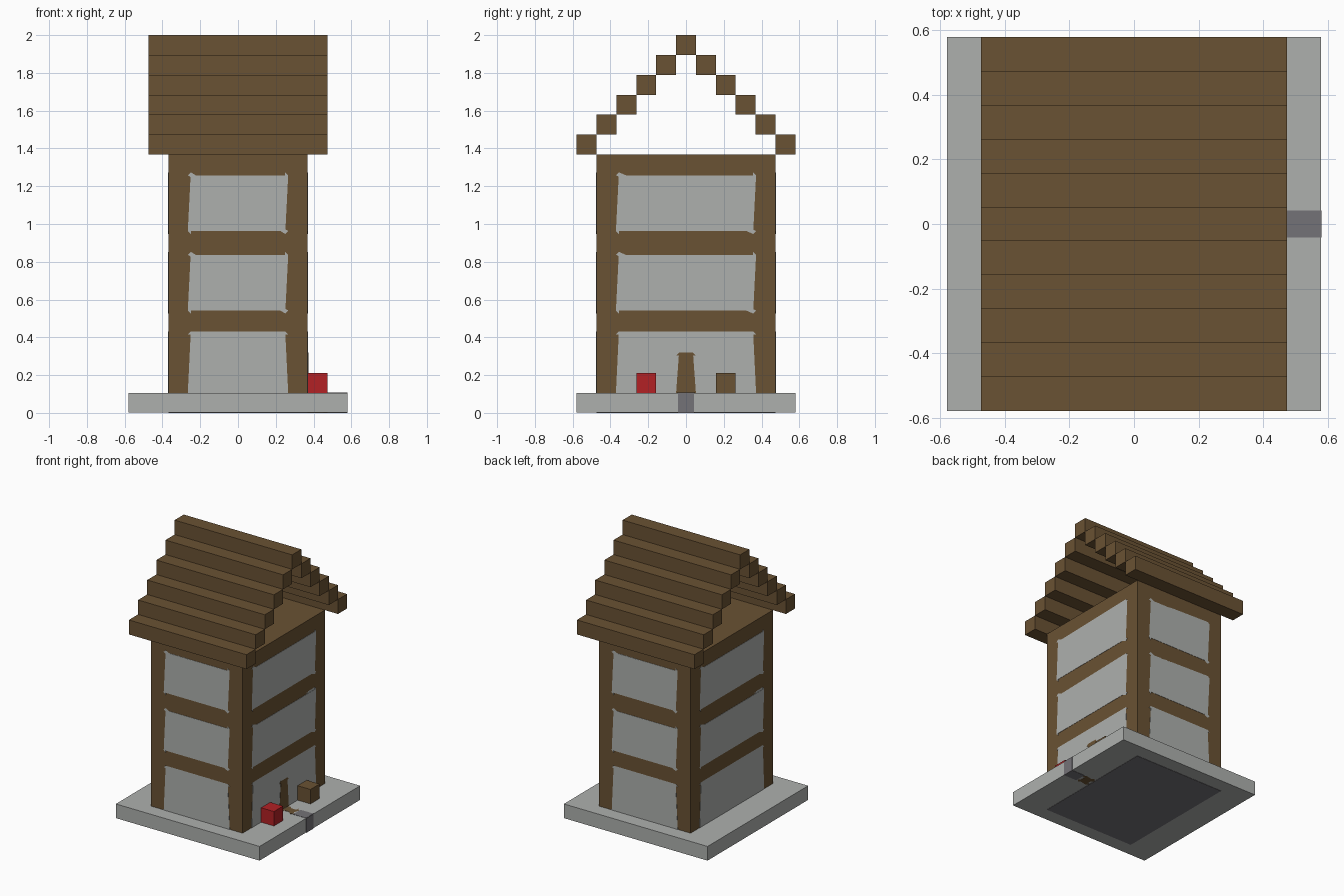
import bpy, bmesh
from mathutils import Vector

cube = bpy.data.objects.get("Cube")
if cube:
    bpy.data.objects.remove(cube, do_unlink=True)

U = 2 / 19      # one block
T = 0.002       # thickness of painted plates


def material(name, rgb):
    m = bpy.data.materials.new(name)
    m.use_nodes = True
    m.diffuse_color = (*rgb, 1)
    m.node_tree.nodes["Principled BSDF"].inputs["Base Color"].default_value = (*rgb, 1)
    return m


WOOD = material("brown wood", (0.144, 0.084, 0.033))
STONE = material("pale grey", (0.423, 0.434, 0.423))
PATH = material("dark grey", (0.175, 0.168, 0.184))
RED = material("red", (0.445, 0.015, 0.018))


def finish(name, bm, mat):
    bmesh.ops.recalc_face_normals(bm, faces=bm.faces)
    mesh = bpy.data.meshes.new(name)
    bm.to_mesh(mesh)
    bm.free()
    mesh.materials.append(mat)
    obj = bpy.data.objects.new(name, mesh)
    bpy.context.collection.objects.link(obj)


def box(name, mat, center, size):
    """Box measured in blocks."""
    bm = bmesh.new()
    bmesh.ops.create_cube(bm, size=1)
    for v in bm.verts:
        v.co = Vector(c + s * k for c, s, k in zip(center, size, v.co)) * U
    finish(name, bm, mat)


def plate(name, mat, center, across, up, w, h, low=0.0, high=0.0):
    """Thin plate in blocks, with low and high corners clipped, facing across x up."""
    a, b, c = Vector(across), Vector(up), Vector(center)
    outline = []
    for sx, sy in ((-1, -1), (1, -1), (1, 1), (-1, 1)):
        r = low if sy < 0 else high
        ends = [(sx * (w / 2 - r), sy * h / 2), (sx * w / 2, sy * (h / 2 - r))]
        if sx * sy > 0:
            ends.reverse()
        outline += ends[::-1] if r else ends[:1]
    bm = bmesh.new()
    face = bm.faces.new([bm.verts.new((c + a * x + b * y) * U) for x, y in outline])
    out = bmesh.ops.extrude_face_region(bm, geom=[face])["geom"]
    verts = [g for g in out if isinstance(g, bmesh.types.BMVert)]
    bmesh.ops.translate(bm, verts=verts, vec=a.cross(b) * T)
    finish(name, bm, mat)


# Base slab and tower
lift = T / U
box("base_slab", STONE, (0, 0, (1 + lift) / 2), (11, 11, 1 - lift))
box("tower_walls", WOOD, (0, 0, 7), (7, 9, 12))

# Wall panels on three storeys and four sides
sides = {
    "front": ((0, -4.5, 0), (1, 0, 0), 5),
    "back": ((0, 4.5, 0), (-1, 0, 0), 5),
    "left": ((3.5, 0, 0), (0, 1, 0), 7),
    "right": ((-3.5, 0, 0), (0, -1, 0), 7),
}
for side, (pos, across, width) in sides.items():
    for floor in range(3):
        bottom = 1 + 4 * floor
        plate(f"{side}_panel_{floor + 1}", STONE, (pos[0], pos[1], bottom + 1.5 + 0.05),
              across, (0, 0, 1), width + 0.05, 3.1, 0.15 if floor else 0, 0.15)

# Stepped roof beams
for k in range(-5, 6):
    box(f"roof_beam_{k + 6}", WOOD, (0, k, 18.5 - abs(k)), (9, 1, 1))

# Door, doorstep and path
plate("door", WOOD, (3.5 + lift, 0, 2), (0, 1, 0), (0, 0, 1), 1, 2.05, 0, 0.15)
plate("doorstep", WOOD, (4, 0, 1), (1, 0, 0), (0, 1, 0), 1, 0.9, 0.2, 0.2)
plate("path_top", PATH, (5, 0, 1), (1, 0, 0), (0, 1, 0), 1, 0.8)
plate("path_edge", PATH, (5.5, 0, 0.5), (0, 1, 0), (0, 0, 1), 0.8, 1)

# Underside patches
plate("underside_floor", PATH, (0, 0, lift), (0, 1, 0), (1, 0, 0), 9, 7)
plate("underside_doorstep", WOOD, (4, 0, lift), (0, 1, 0), (1, 0, 0), 0.9, 1, 0.2, 0.2)
plate("underside_path", PATH, (5, 0, lift), (0, 1, 0), (1, 0, 0), 0.8, 1)

# Crates beside the door
box("red_crate", RED, (4, -2, 1.5), (1, 1, 1))
box("wooden_crate", WOOD, (4, 2, 1.5), (1, 1, 1))
